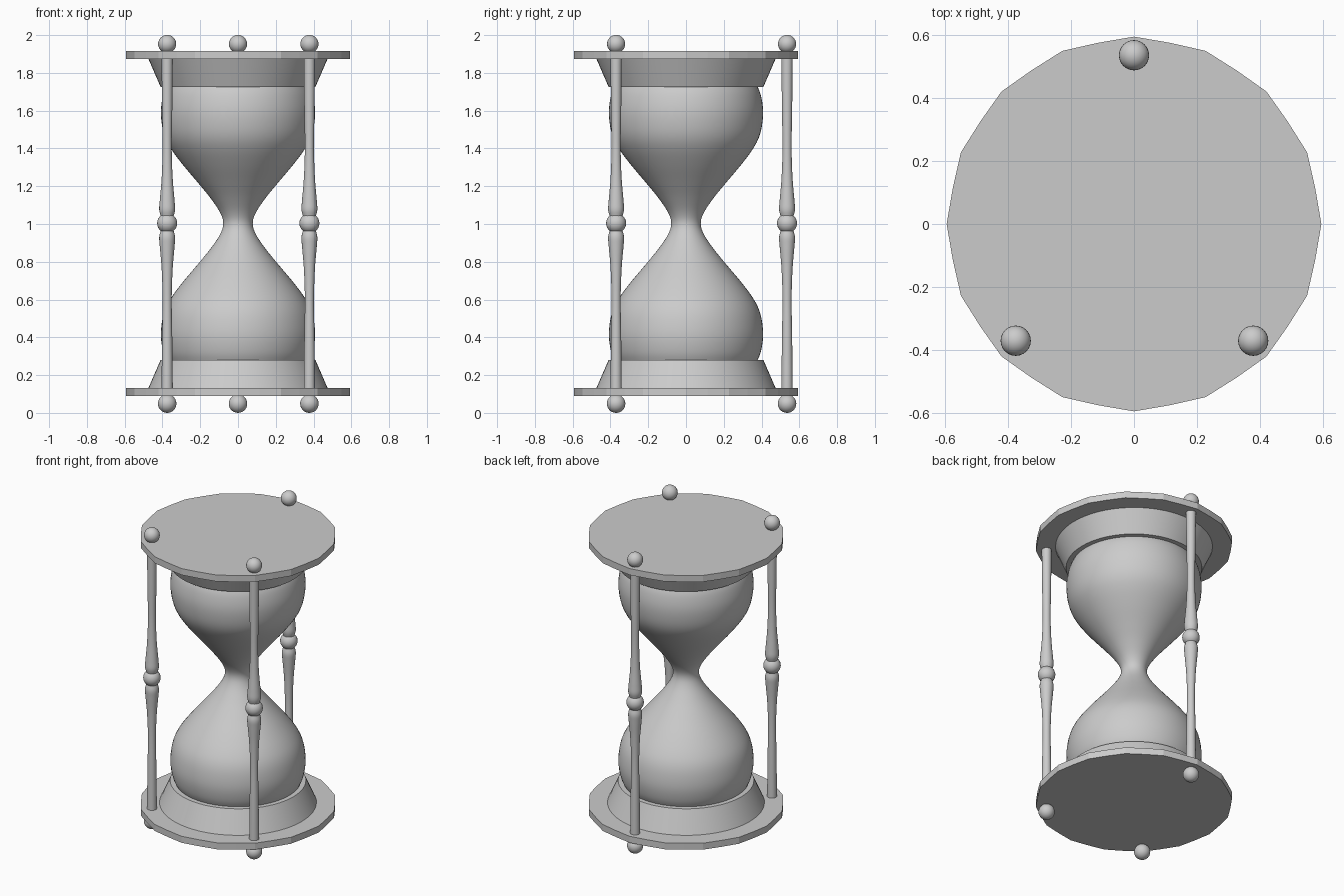
import bpy, bmesh
from math import sin, cos, pi, radians
from mathutils import Vector

if "Cube" in bpy.data.objects:
    bpy.data.objects.remove(bpy.data.objects["Cube"])

MID = 1.0  # height of the mirror plane between the two bulbs


def finish(name, bm, smooth=True):
    bmesh.ops.recalc_face_normals(bm, faces=bm.faces)
    mesh = bpy.data.meshes.new(name)
    bm.to_mesh(mesh)
    bm.free()
    ob = bpy.data.objects.new(name, mesh)
    bpy.context.collection.objects.link(ob)
    if smooth:
        bpy.ops.object.select_all(action='DESELECT')
        ob.select_set(True)
        bpy.context.view_layer.objects.active = ob
        bpy.ops.object.shade_smooth_by_angle(angle=radians(35))
    return ob


def lathe(name, profile, sides, at=(0, 0), smooth=True, wobble=1.0):
    """Turn a (radius, z) profile round a vertical axis and cap both ends."""
    bm = bmesh.new()
    rings = []
    for r, z in profile:
        ring = []
        for i in range(sides):
            a = 2 * pi * i / sides
            k = r * (wobble if i % 2 else 1)
            ring.append(bm.verts.new((at[0] + k * cos(a), at[1] + k * sin(a), z)))
        rings.append(ring)
    for lo, hi in zip(rings, rings[1:]):
        for i in range(sides):
            j = (i + 1) % sides
            bm.faces.new((lo[i], lo[j], hi[j], hi[i]))
    bm.faces.new(rings[0])
    bm.faces.new(rings[-1])
    return finish(name, bm, smooth)


def ball(name, x, y, z, r):
    bm = bmesh.new()
    bmesh.ops.create_uvsphere(bm, u_segments=24, v_segments=14, radius=r)
    bmesh.ops.translate(bm, verts=bm.verts, vec=(x, y, z))
    return finish(name, bm)


def smooth_curve(pts, steps=5):
    """Catmull-Rom curve through the profile points."""
    p = [Vector(q) for q in pts]
    p = [2 * p[0] - p[1]] + p + [2 * p[-1] - p[-2]]
    out = []
    for a, b, c, d in zip(p, p[1:], p[2:], p[3:]):
        for s in range(steps):
            t = s / steps
            out.append(0.5 * (2 * b + (c - a) * t + (2 * a - 5 * b + 4 * c - d) * t * t
                              + (3 * b - a - 3 * c + d) * t ** 3))
    out.append(p[-2])
    return [tuple(v) for v in out]


def flip(profile):
    return [(r, 2 * MID + 0.006 - z) for r, z in reversed(profile)]


# Round end plates and sloped collars
plate = [(0.594, 0.09), (0.594, 0.133)]
collar = [(0.475, 0.13), (0.41, 0.28)]
for side, f in (("bottom", lambda p: p), ("top", flip)):
    lathe(side + "_plate", f(plate), 32, smooth=False, wobble=0.986)
    lathe(side + "_collar", f(collar), 64)

# Glass: lower bulb mirrored about the neck
half = [(0.37, 0.26), (0.395, 0.32), (0.408, 0.40), (0.403, 0.48), (0.385, 0.55),
        (0.35, 0.615), (0.29, 0.695), (0.21, 0.79), (0.145, 0.87), (0.095, 0.945),
        (0.078, 1.003)]
lathe("glass_bulbs", smooth_curve(half + flip(half)[1:]), 64)

# Turned posts with a middle bead and ball ends
lower = smooth_curve([(0.03, 0.12), (0.027, 0.40), (0.024, 0.60), (0.029, 0.76),
                      (0.039, 0.88), (0.042, 0.93), (0.034, 0.965)])
post = lower + flip(lower)
for name, x, y in (("left", -0.375, -0.37), ("right", 0.378, -0.37), ("back", 0, 0.535)):
    lathe(name + "_post", post, 20, at=(x, y))
    ball(name + "_post_bead", x, y, 1.004, 0.053)
    ball(name + "_foot_ball", x, y, 0.049, 0.049)
    ball(name + "_top_ball", x, y, 1.953, 0.048)
